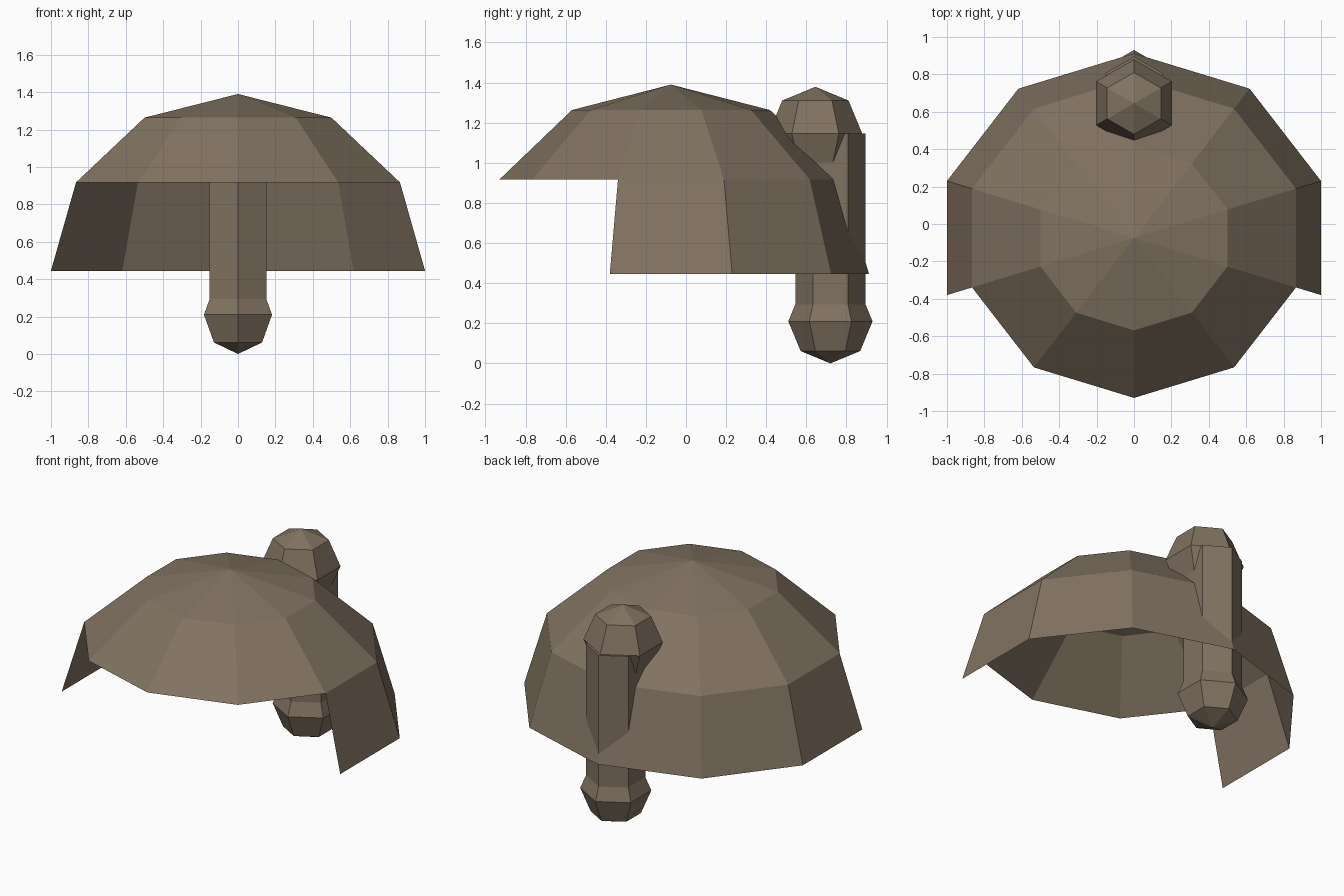
import bpy, bmesh
from math import sin, cos, pi, radians

if "Cube" in bpy.data.objects:
    bpy.data.objects.remove(bpy.data.objects["Cube"])

mat = bpy.data.materials.new("brown")
mat.diffuse_color = (0.22, 0.17, 0.12, 1)
mat.use_nodes = True
mat.node_tree.nodes["Principled BSDF"].inputs["Base Color"].default_value = mat.diffuse_color


def finish(name, bm):
    bmesh.ops.recalc_face_normals(bm, faces=bm.faces)
    me = bpy.data.meshes.new(name)
    bm.to_mesh(me)
    bm.free()
    me.materials.append(mat)
    ob = bpy.data.objects.new(name, me)
    bpy.context.collection.objects.link(ob)
    return ob


def rings(name, centre, profile, sides, scale=(1, 1, 1), skip=lambda row, k: False):
    """Revolve (radius, height) pairs; columns start at +y. Radius 0 is a pole."""
    cx, cy, cz = centre
    bm = bmesh.new()
    rows = []
    for r, h in profile:
        z = cz + h * scale[2]
        if r < 1e-6:
            rows.append([bm.verts.new((cx, cy, z))] * sides)
        else:
            angles = [pi / 2 + 2 * pi * k / sides for k in range(sides)]
            rows.append([bm.verts.new((cx + r * scale[0] * cos(a),
                                       cy + r * scale[1] * sin(a), z)) for a in angles])
    for i in range(len(rows) - 1):
        for k in range(sides):
            if skip(i, k):
                continue
            n = (k + 1) % sides
            loop = [rows[i][k], rows[i][n], rows[i + 1][n], rows[i + 1][k]]
            bm.faces.new(list(dict.fromkeys(loop)))
    return finish(name, bm)


def arc(r, degrees):
    return [(r * sin(radians(d)), r * cos(radians(d))) for d in degrees]


# open shell: half ellipsoid, lowest band cut away over the front four sides
rings("dome_shell", (0, -0.075, 0.445), arc(1, [0, 30, 60, 90]), 10,
      scale=(1.0515, 0.987, 0.945), skip=lambda row, k: row == 2 and 3 <= k <= 6)

# hexagonal post through the back of the shell
rings("back_post", (0, 0.72, 0), [(0, 1.145), (0.175, 1.145), (0.175, 0.21), (0, 0.21)], 6)

# rounded knobs at both ends of the post
for name, y, z, r in (("top_knob", 0.645, 1.145, 0.234),
                      ("bottom_knob", 0.72, 0.21, 0.21)):
    rings(name, (0, y, z), arc(r, [0, 45, 90, 135, 180]), 6)
